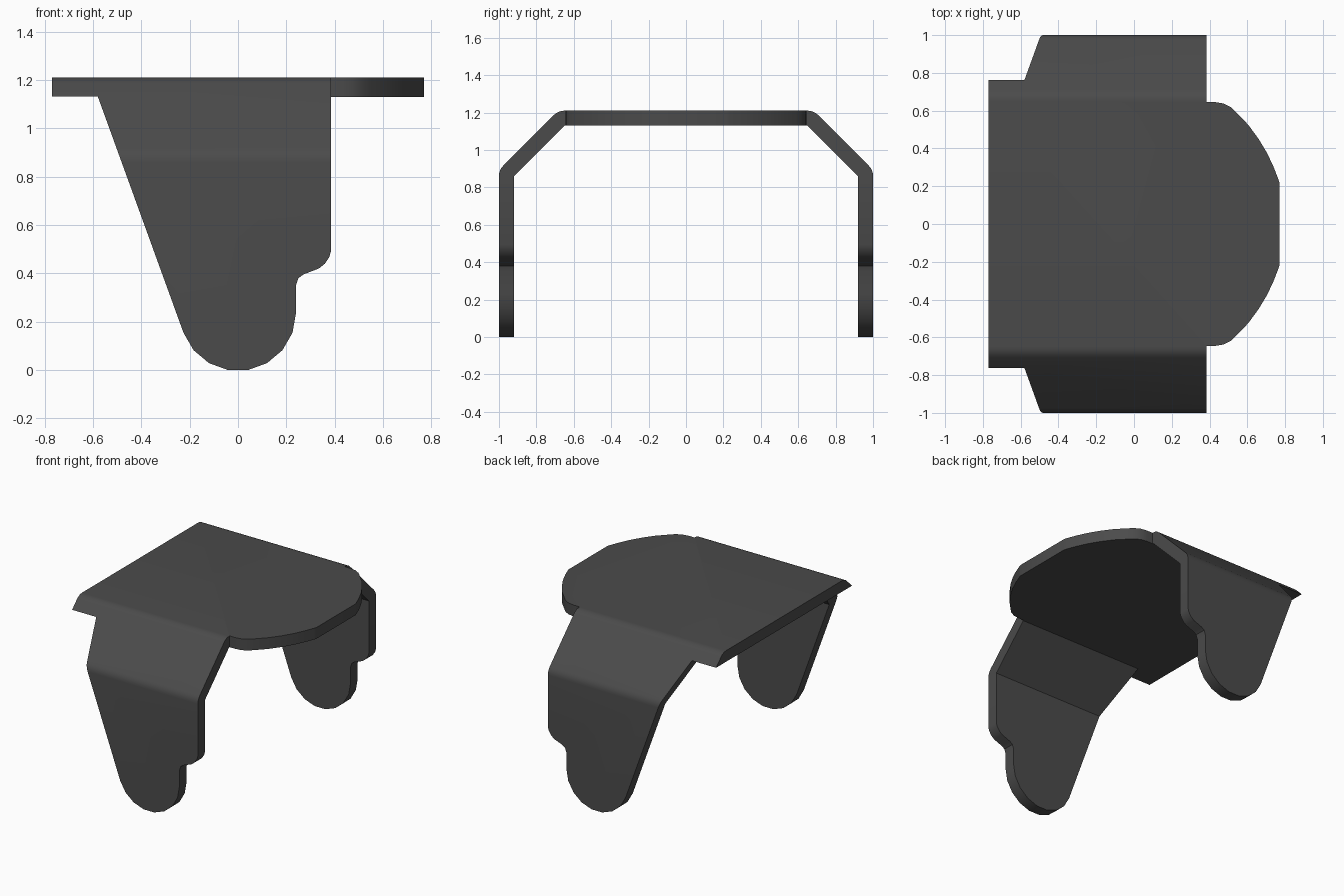
import bpy, bmesh
from math import sin, cos, radians
from mathutils import Vector

if "Cube" in bpy.data.objects:
    bpy.data.objects.remove(bpy.data.objects["Cube"])


def prism(name, pts, place, lo, hi):
    """Extrude a 2D outline between lo and hi; place maps (a, b, depth) to xyz."""
    bm = bmesh.new()
    rings = [[bm.verts.new(place(a, b, d)) for a, b in pts] for d in (lo, hi)]
    n = len(pts)
    bm.faces.new(rings[0])
    bm.faces.new(rings[1])
    for i in range(n):
        j = (i + 1) % n
        bm.faces.new((rings[0][i], rings[0][j], rings[1][j], rings[1][i]))
    bmesh.ops.recalc_face_normals(bm, faces=bm.faces)
    me = bpy.data.meshes.new(name)
    bm.to_mesh(me)
    bm.free()
    ob = bpy.data.objects.new(name, me)
    bpy.context.collection.objects.link(ob)
    return ob


def arc(cx, cy, r, a0, a1, steps):
    angles = [radians(a0 + (a1 - a0) * i / steps) for i in range(steps + 1)]
    return [(cx + r * cos(a), cy + r * sin(a)) for a in angles]


def mirror_loop(half):
    return half + [(-y, z) for y, z in reversed(half)]


# Bent sheet cross-section (y, z): outer skin with rounded bends, sharp inner bends
T = 0.08
outer = [(1, -0.1)] + arc(0.92, 0.86, T, 0, 45, 4) + arc(0.65, 1.13, T, 45, 90, 4)
inner = [(0.65, 1.13), (0.92, 0.86), (0.92, -0.1)]
section = mirror_loop(outer) + [(-y, z) for y, z in reversed(inner)] + inner
bracket = prism("bent_bracket", section, lambda a, b, d: (d, a, b), -0.77, 0.77)

# Side outline (x, z): tapered legs with round feet and a stepped front edge
side = [(-0.9, 1.4), (-0.9, 1.131), (-0.58, 1.131)]
side += arc(0, 0.236, 0.24, 200, 360, 8)
side += [(0.24, 0.35), (0.25, 0.38), (0.27, 0.395), (0.335, 0.42), (0.36, 0.44),
         (0.378, 0.468), (0.39, 0.51), (0.9, 0.53), (0.9, 1.4)]
side_cutter = prism("side_cutter", side, lambda a, b, d: (a, d, b), -1.3, 1.3)

# Top outline (x, y): full-width body and narrower rounded front lip
lip = [(-0.9, 1.2), (0.385, 1.2), (0.385, 0.645), (0.43, 0.645), (0.475, 0.638),
       (0.515, 0.617), (0.545, 0.587), (0.605, 0.525), (0.66, 0.45),
       (0.705, 0.375), (0.74, 0.30), (0.765, 0.235), (0.79, 0.16)]
top = lip + [(x, -y) for x, y in reversed(lip)]
top_cutter = prism("top_cutter", top, lambda a, b, d: (a, b, d), -0.5, 1.6)

# Trim the sheet with both outlines
bpy.context.view_layer.objects.active = bracket
bracket.select_set(True)
for cutter in (side_cutter, top_cutter):
    cutter.hide_render = True
    mod = bracket.modifiers.new("trim", 'BOOLEAN')
    mod.operation = 'INTERSECT'
    mod.solver = 'EXACT'
    mod.object = cutter
    bpy.ops.object.modifier_apply(modifier=mod.name)
    bpy.data.objects.remove(cutter)

# Smooth the bends and rounded edges, keep the sheet edges crisp
bpy.ops.object.shade_smooth_by_angle(angle=radians(30))
mat = bpy.data.materials.new("dark_grey")
mat.diffuse_color = (0.07, 0.07, 0.07, 1)
mat.use_nodes = True
mat.node_tree.nodes["Principled BSDF"].inputs["Base Color"].default_value = mat.diffuse_color
bracket.data.materials.clear()
bracket.data.materials.append(mat)
